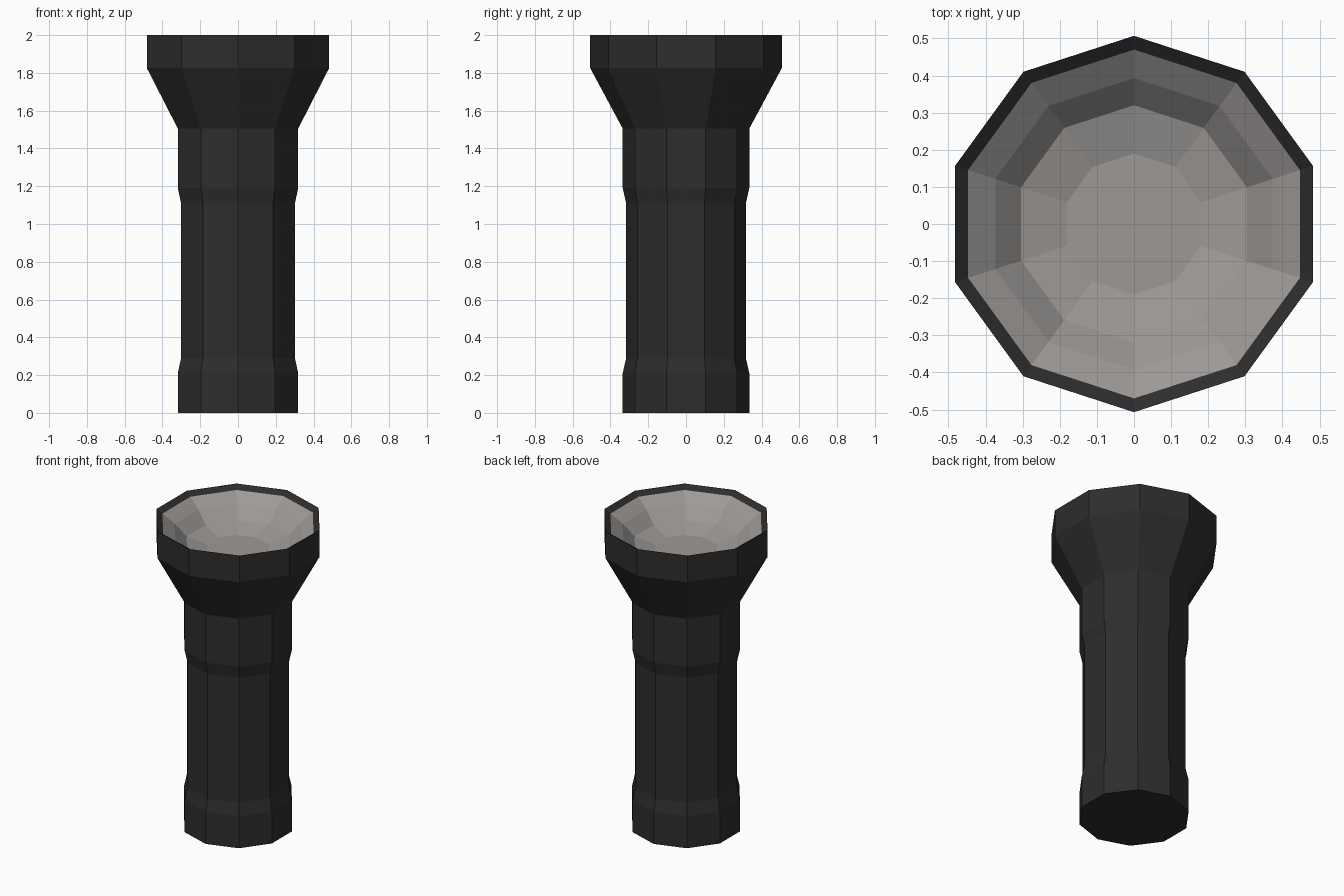
import bpy, bmesh, math

if "Cube" in bpy.data.objects:
    bpy.data.objects.remove(bpy.data.objects["Cube"])

SIDES = 10

def material(name, rgb):
    m = bpy.data.materials.new(name)
    m.diffuse_color = (*rgb, 1)
    m.use_nodes = True
    m.node_tree.nodes["Principled BSDF"].inputs["Base Color"].default_value = m.diffuse_color
    return m

def lathe(name, profile, mat, cap_first=False, cap_last=False):
    """Ten-sided lathe with a corner on the +y axis; profile is (radius, z)."""
    bm = bmesh.new()
    rings = []
    for r, z in profile:
        rings.append([bm.verts.new((r * math.cos(a), r * math.sin(a), z))
                      for a in (math.pi / 2 + 2 * math.pi * i / SIDES for i in range(SIDES))])
    for lo, hi in zip(rings, rings[1:]):
        for i in range(SIDES):
            j = (i + 1) % SIDES
            bm.faces.new((lo[i], lo[j], hi[j], hi[i]))
    if cap_first:
        bm.faces.new(rings[0][::-1])
    if cap_last:
        bm.faces.new(rings[-1])
    me = bpy.data.meshes.new(name)
    bm.to_mesh(me)
    bm.free()
    me.materials.append(mat)
    ob = bpy.data.objects.new(name, me)
    bpy.context.collection.objects.link(ob)
    return ob

black = material("black casing", (0.026, 0.026, 0.026))
silver = material("warm silver reflector", (0.335, 0.318, 0.306))

# Casing: tail cap, grip, collar, flared head and inward sloping rim
lathe("flashlight_casing", [
    (0.335, 0.0), (0.335, 0.21), (0.317, 0.29), (0.317, 1.11), (0.335, 1.19),
    (0.335, 1.505), (0.507, 1.825), (0.507, 2.0), (0.47, 1.975)], black, cap_first=True)

# Reflector bowl set into the head
lathe("reflector_bowl", [
    (0.47, 1.975), (0.393, 1.92), (0.32, 1.845), (0.19, 1.81)], silver, cap_last=True)
